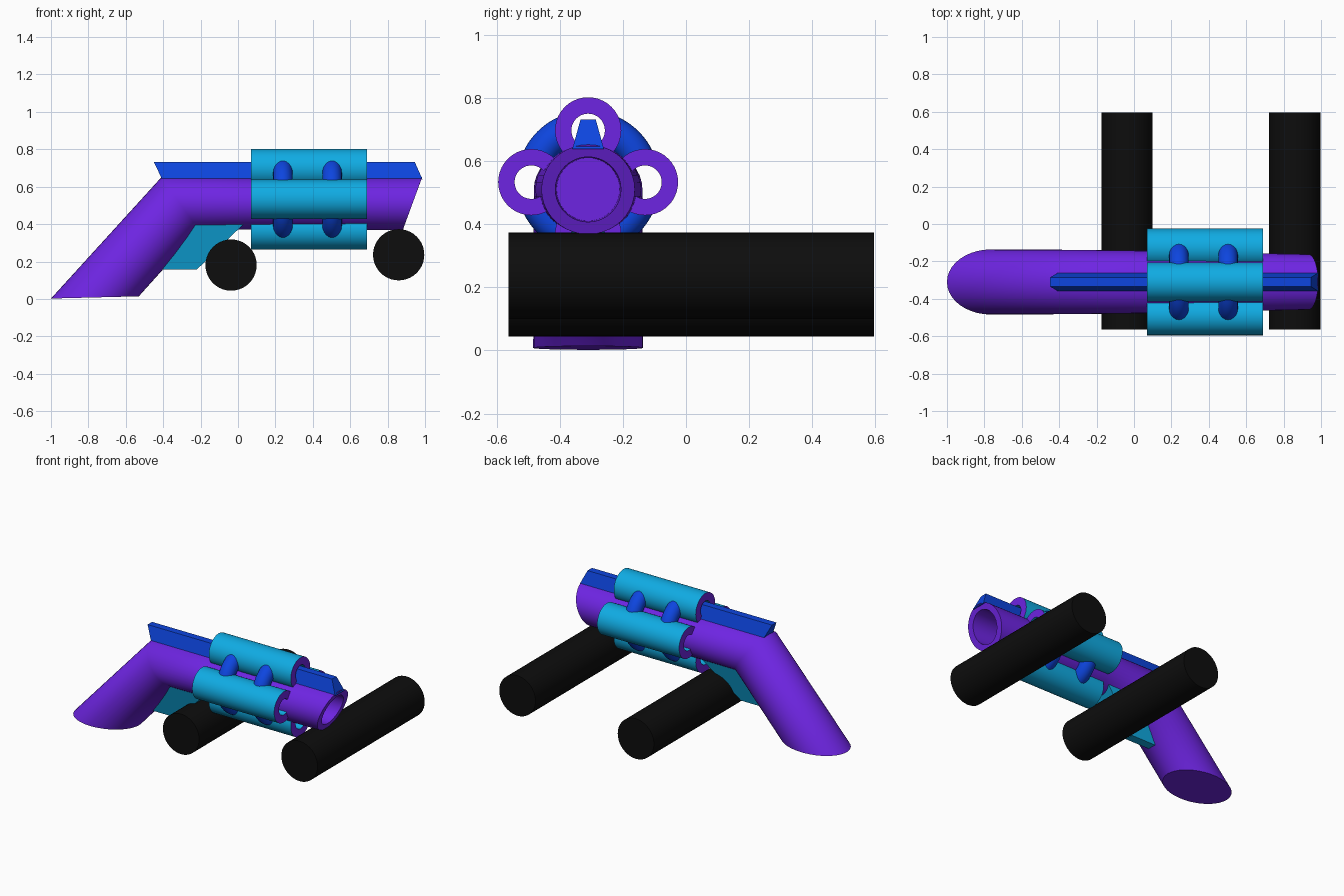
import bpy, bmesh, math
from mathutils import Vector as V

if "Cube" in bpy.data.objects:
    bpy.data.objects.remove(bpy.data.objects["Cube"])

def mat(name, c):
    m = bpy.data.materials.new(name)
    m.diffuse_color = (*c, 1)
    m.use_nodes = True
    m.node_tree.nodes["Principled BSDF"].inputs["Base Color"].default_value = m.diffuse_color
    return m

PURPLE = mat("purple", (0.155, 0.018, 0.76))
CYAN = mat("cyan", (0.005, 0.41, 0.77))
BLUE = mat("blue", (0.004, 0.06, 0.74))
BLACK = mat("black", (0.004, 0.004, 0.004))
YC = -0.31          # centre line of the toy
N = 40

def finish(name, bm, mats):
    bmesh.ops.recalc_face_normals(bm, faces=bm.faces)
    me = bpy.data.meshes.new(name)
    bm.to_mesh(me)
    bm.free()
    for m in mats:
        me.materials.append(m)
    ob = bpy.data.objects.new(name, me)
    bpy.context.collection.objects.link(ob)
    return ob

def loft(name, rings, mats, flat=(), cyclic=False, second=(), n=N):
    """Skin ellipses (centre, u, v); flat = flat-shaded bands, second = bands in 2nd colour."""
    bm = bmesh.new()
    loops = [[bm.verts.new(c + u * math.cos(2 * math.pi * i / n) + v * math.sin(2 * math.pi * i / n))
              for i in range(n)] for c, u, v in rings]
    for b in range(len(loops) - (0 if cyclic else 1)):
        p, q = loops[b], loops[(b + 1) % len(loops)]
        for i in range(n):
            f = bm.faces.new((p[i], p[(i + 1) % n], q[(i + 1) % n], q[i]))
            f.smooth = b not in flat
            f.material_index = 1 if b in second else 0
    if not cyclic:
        bm.faces.new(loops[0])
        bm.faces.new(loops[-1])
    return finish(name, bm, mats)

def frustum(name, low, high, material):
    """Tapered bar from (x0, x1, z, half width) at the bottom to the same at the top."""
    bm = bmesh.new()
    a, b = [[bm.verts.new((x, YC + s * w, z)) for x, s in ((x0, -1), (x1, -1), (x1, 1), (x0, 1))]
            for x0, x1, z, w in (low, high)]
    bm.faces.new(a)
    bm.faces.new(b)
    for i in range(4):
        bm.faces.new((a[i], a[(i + 1) % 4], b[(i + 1) % 4], b[i]))
    return finish(name, bm, [material])

def section(x, z, ry, dx, dz):
    return V((x, YC, z)), V((0, ry, 0)), V((dx, 0, dz))

# bent grip and barrel with a slanted, hollow muzzle
loft("grip_and_barrel", [
    section(-0.765, 0.008, 0.174, -0.235, -0.006),
    section(-0.31, 0.51, 0.172, -0.10, 0.14),
    section(0.07, 0.51, 0.167, 0, 0.14),
    section(0.933, 0.51, 0.148, 0.052, 0.142),
    section(0.933, 0.51, 0.104, 0.038, 0.103),
    section(0.76, 0.51, 0.100, 0, 0.100)], [PURPLE], flat=(3,))

# sight rail on top and bracket below
frustum("top_rail", (-0.405, 0.987, 0.638, 0.05), (-0.45, 0.945, 0.732, 0.024), BLUE)
frustum("under_bracket", (-0.42, -0.22, 0.157, 0.03), (-0.25, 0.03, 0.40, 0.10), CYAN)

# four open tubes around the barrel, with rounded clamps between neighbours
RY, RZ, ZC = 0.18, 0.164, 0.533
for k in range(4):
    a = math.pi / 2 * k
    y, z = YC + RY * math.cos(a), ZC + RZ * math.sin(a)
    ring = lambda x, r: (V((x, y, z)), V((0, r, 0)), V((0, 0, r)))
    loft("side_tube_%d" % k, [ring(0.07, 0.105), ring(0.69, 0.105), ring(0.69, 0.053), ring(0.07, 0.053)],
         [CYAN, PURPLE], flat=(1, 3), cyclic=True, second=(1, 3))
    for x in (0.24, 0.503):
        arc = []
        for j in range(9):
            t = a + math.radians(25 + 5 * j)
            d = V((0, math.cos(t), math.sin(t)))
            arc.append((V((x, YC, ZC)) + d * 0.175, d * 0.052, V((0.052, 0, 0))))
        loft("tube_clamp", arc, [BLUE], n=20)

# two loose rollers
for x, z, name in ((-0.037, 0.181, "rear_roller"), (0.859, 0.236, "front_roller")):
    loft(name, [(V((x, y, z)), V((0.137, 0, 0)), V((0, 0, 0.137))) for y in (-0.563, 0.595)], [BLACK])
